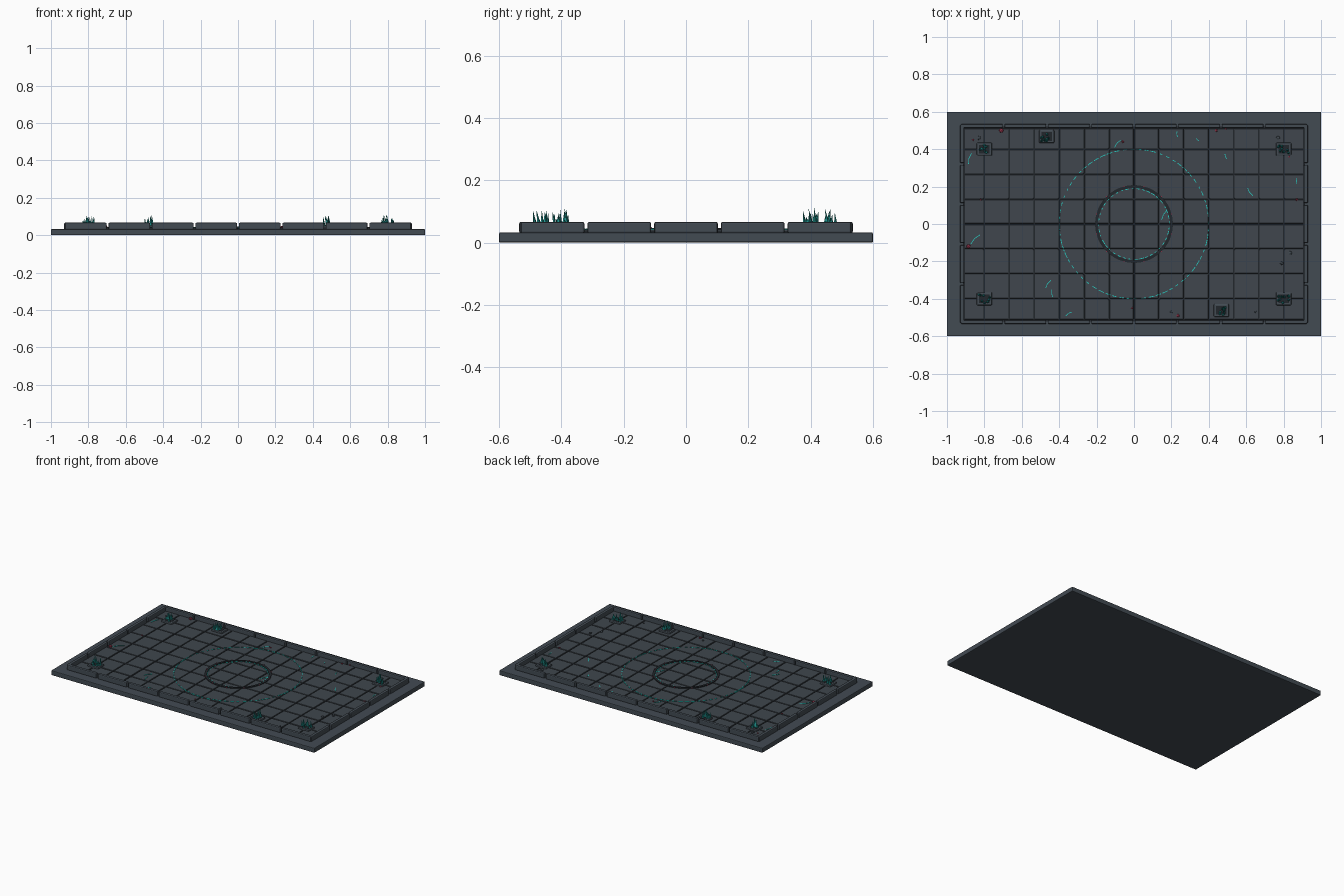
import bpy, bmesh, math, random
from mathutils import Matrix, Vector

random.seed(7)
cube = bpy.data.objects.get("Cube")
if cube:
    bpy.data.objects.remove(cube, do_unlink=True)


def material(name, rgb):
    m = bpy.data.materials.new(name)
    m.use_nodes = True
    m.diffuse_color = (*rgb, 1)
    m.node_tree.nodes["Principled BSDF"].inputs["Base Color"].default_value = (*rgb, 1)
    return m


SLATE = material("slate stone", (0.055, 0.07, 0.086))
TILE = material("tile stone", (0.05, 0.062, 0.074))
DARK = material("dark groove", (0.016, 0.02, 0.025))
TEAL = material("teal crystal", (0.015, 0.3, 0.28))
GLOW = material("bright teal", (0.02, 0.6, 0.53))
RED = material("crimson", (0.25, 0.03, 0.06))


def finish(name, bm, mat, bevel=0):
    me = bpy.data.meshes.new(name)
    bm.to_mesh(me)
    bm.free()
    me.materials.append(mat)
    ob = bpy.data.objects.new(name, me)
    bpy.context.collection.objects.link(ob)
    if bevel:
        mod = ob.modifiers.new("soft edges", "BEVEL")
        mod.width = bevel
        mod.segments = 2
    return ob


def box(bm, x, y, z0, z1, sx, sy, turn=0):
    m = (Matrix.Translation((x, y, (z0 + z1) / 2)) @ Matrix.Rotation(turn, 4, "Z")
         @ Matrix.Diagonal((sx, sy, z1 - z0, 1)))
    bmesh.ops.create_cube(bm, size=1, matrix=m)


def arc(bm, r, width, z0, z1, a0, a1, steps):
    # Curved bar with a rectangular section
    rows = []
    for i in range(steps + 1):
        a = a0 + (a1 - a0) * i / steps
        rows.append([bm.verts.new((q * math.cos(a), q * math.sin(a), z)) for q, z in
                     ((r - width / 2, z0), (r + width / 2, z0),
                      (r + width / 2, z1), (r - width / 2, z1))])
    for p, q in zip(rows, rows[1:]):
        for k in range(4):
            n = (k + 1) % 4
            bm.faces.new((p[k], p[n], q[n], q[k]))
    bm.faces.new(rows[0][::-1])
    bm.faces.new(rows[-1])


# Base slab and dark bed under the tiles
FLOOR = 0.042
bm = bmesh.new()
box(bm, 0, 0, 0, 0.033, 2, 1.2)
finish("base_slab", bm, SLATE, 0.005)
bm = bmesh.new()
box(bm, 0, 0, 0.03, 0.036, 1.83, 1.04)
finish("tile_bed", bm, DARK)

# Floor tiles, trimmed at the curb
COLS, ROWS, STEP = 14, 8, 0.1335
bm = bmesh.new()
for i in range(COLS):
    for j in range(ROWS):
        x0, x1 = (max(-0.908, min(0.908, (i + k - COLS / 2) * STEP)) for k in (0, 1))
        y0, y1 = (max(-0.513, min(0.513, (j + k - ROWS / 2) * STEP)) for k in (0, 1))
        box(bm, (x0 + x1) / 2, (y0 + y1) / 2, 0.032, FLOOR + random.uniform(-0.001, 0.001),
            x1 - x0 - 0.007, y1 - y0 - 0.007)
finish("floor_tiles", bm, TILE, 0.002)

# Segmented curb around the floor
bm = bmesh.new()
for side in (-1, 1):
    for i in range(8):
        box(bm, (i - 3.5) * 0.2325, side * 0.524, 0.03, 0.067, 0.223, 0.022)
    for j in range(5):
        box(bm, side * 0.919, (j - 2) * 0.214, 0.03, 0.067, 0.022, 0.204)
finish("curb_blocks", bm, SLATE, 0.006)

# Raised centre ring
bm = bmesh.new()
arc(bm, 0.2, 0.016, 0.034, FLOOR + 0.005, 0, math.tau * 0.99999, 64)
bmesh.ops.remove_doubles(bm, verts=bm.verts, dist=0.0001)
finish("centre_ring", bm, DARK)

# Broken glowing inlays
for name, r, count in (("inner_glow_ring", 0.189, 40), ("outer_glow_ring", 0.4, 64)):
    bm = bmesh.new()
    for i in range(count):
        a = math.tau * i / count
        arc(bm, r, 0.004, 0.036, FLOOR + 0.003, a,
            a + math.tau / count * random.uniform(0.3, 0.85), 2)
    finish(name, bm, GLOW)

# Small studs on the centre ring
bm = bmesh.new()
for i in range(12):
    a = math.tau * (i + 0.5) / 12
    box(bm, 0.208 * math.cos(a), 0.208 * math.sin(a), 0.036, FLOOR + 0.006, 0.006, 0.006, a)
finish("ring_studs", bm, RED)

# Crystal pedestals with spiky clusters
spots = [(sx * 0.8, sy * 0.4) for sx in (-1, 1) for sy in (-1, 1)]
spots += [(-0.467, 0.468), (0.467, -0.462)]
stands, tops, shards = bmesh.new(), bmesh.new(), bmesh.new()
for x, y in spots:
    box(stands, x, y, 0.034, 0.052, 0.082, 0.07)
    box(tops, x, y, 0.05, 0.053, 0.056, 0.046)
    for k in range(9):
        h = random.uniform(0.025, 0.062)
        px, py = x + random.uniform(-0.03, 0.03), y + random.uniform(-0.024, 0.024)
        lean = Matrix.Rotation(random.uniform(-0.18, 0.18), 4, "X") @ Matrix.Rotation(
            random.uniform(-0.18, 0.18), 4, "Y")
        m = Matrix.Translation((px, py, 0.05)) @ lean @ Matrix.Translation((0, 0, h / 2))
        bmesh.ops.create_cone(shards, cap_ends=True, segments=5, radius1=0.0075,
                              radius2=0, depth=h, matrix=m)
finish("crystal_pedestals", stands, SLATE, 0.006)
finish("pedestal_tops", tops, DARK)
finish("crystal_shards", shards, TEAL)

# Glowing floor cracks: centre, heading in degrees, length
cracks = [(-0.88, 0.35, 75, 0.06), (-0.85, -0.08, 45, 0.07), (-0.46, -0.32, 55, 0.05),
          (-0.44, -0.37, 100, 0.04), (-0.35, -0.48, 35, 0.04), (0.16, 0.05, 60, 0.06),
          (0.49, 0.36, 110, 0.03), (0.62, 0.17, 125, 0.05), (0.23, 0.48, 95, 0.03),
          (0.34, 0.45, 140, 0.02), (-0.09, 0.43, 50, 0.05), (0.87, 0.23, 90, 0.03)]
bm = bmesh.new()
for x, y, deg, length in cracks:
    a = math.radians(deg)
    d = Vector((math.cos(a), math.sin(a))) * length / 4
    box(bm, x - d.x, y - d.y, 0.038, FLOOR + 0.002, length / 2, 0.0035, a + 0.2)
    box(bm, x + d.x, y + d.y, 0.038, FLOOR + 0.002, length / 2, 0.0035, a - 0.2)
finish("floor_cracks", bm, GLOW)


def pebbles(name, mat, points):
    bm = bmesh.new()
    for x, y, r in points:
        m = Matrix.Translation((x, y, FLOOR + r * 0.3)) @ Matrix.Diagonal((1, 1, 0.7, 1))
        bmesh.ops.create_icosphere(bm, subdivisions=1, radius=r, matrix=m)
    finish(name, bm, mat)


# Scattered rubble and crimson chips
pebbles("rubble", SLATE, [(-0.83, 0.46, 0.012), (0.77, 0.46, 0.011), (0.835, -0.155, 0.011),
                          (0.79, -0.21, 0.01), (0.65, -0.47, 0.006), (0.2, -0.47, 0.008)])
pebbles("crimson_chips", RED, [(-0.71, 0.5, 0.013), (-0.885, -0.12, 0.012), (-0.86, 0.45, 0.006),
                               (0.44, 0.5, 0.008), (0.235, -0.49, 0.009), (-0.06, 0.44, 0.007),
                               (0.87, 0.13, 0.007), (-0.01, -0.45, 0.006), (0.83, 0.36, 0.006),
                               (-0.82, 0.13, 0.006), (0.49, 0.51, 0.006)])
